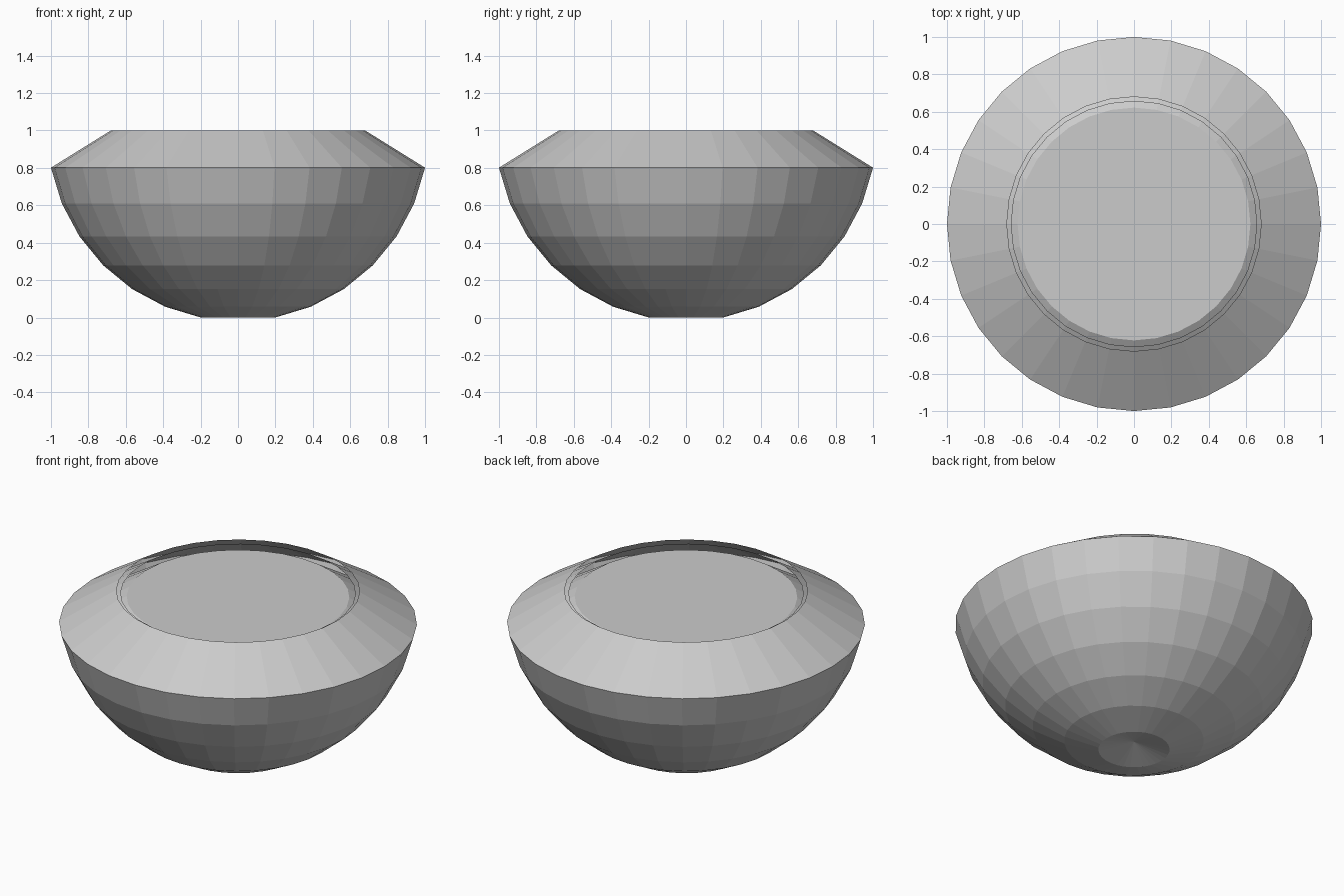
import bpy, bmesh, math
from mathutils import Vector

SIDES = 32
RADIUS = 1 / math.cos(math.pi / 16)   # sphere whose second ring has radius 1
CENTRE_Z = 0.57                       # the nested layers shrink about this height

cube = bpy.data.objects.get("Cube")
if cube:
    bpy.data.objects.remove(cube, do_unlink=True)

grey = bpy.data.materials.new("light_grey")
grey.use_nodes = True
colour = (0.6, 0.6, 0.6, 1)
grey.diffuse_color = colour
grey.node_tree.nodes["Principled BSDF"].inputs["Base Color"].default_value = colour


def bowl_profile():
    """Dimpled base, round belly, then a straight shoulder up to the mouth."""
    points = [(0, 0.05)]
    for ring in range(1, 8):
        angle = ring * math.pi / 16
        points.append((RADIUS * math.sin(angle), 1 - RADIUS * math.cos(angle)))
    points.append((0.68, 1))
    return points


def lathe(name, scale, capped=False):
    """Turn the bowl profile, scaled, into a faceted body."""
    profile = [(r * scale, CENTRE_Z + (z - CENTRE_Z) * scale) for r, z in bowl_profile()]
    if capped:
        profile.append((0, profile[-1][1]))
    bm = bmesh.new()
    verts = [bm.verts.new((r, 0, z)) for r, z in profile]
    edges = [bm.edges.new(pair) for pair in zip(verts, verts[1:])]
    bmesh.ops.spin(bm, geom=verts + edges, cent=Vector(), axis=(0, 0, 1),
                   angle=math.tau, steps=SIDES, use_merge=True)
    bmesh.ops.remove_doubles(bm, verts=bm.verts, dist=0.0001)
    bmesh.ops.recalc_face_normals(bm, faces=bm.faces)
    # Belly faces must point away from the axis
    belly = max(bm.faces, key=lambda f: f.calc_center_median().xy.length)
    if belly.normal.xy.dot(belly.calc_center_median().xy) < 0:
        bmesh.ops.reverse_faces(bm, faces=bm.faces)
    mesh = bpy.data.meshes.new(name)
    bm.to_mesh(mesh)
    bm.free()
    mesh.materials.append(grey)
    obj = bpy.data.objects.new(name, mesh)
    bpy.context.collection.objects.link(obj)
    return obj


# Outer wall, inner wall and the filling with its flat top
lathe("bowl_outer_wall", 1)
lathe("bowl_inner_wall", 0.965)
lathe("bowl_filling", 0.915, capped=True)
